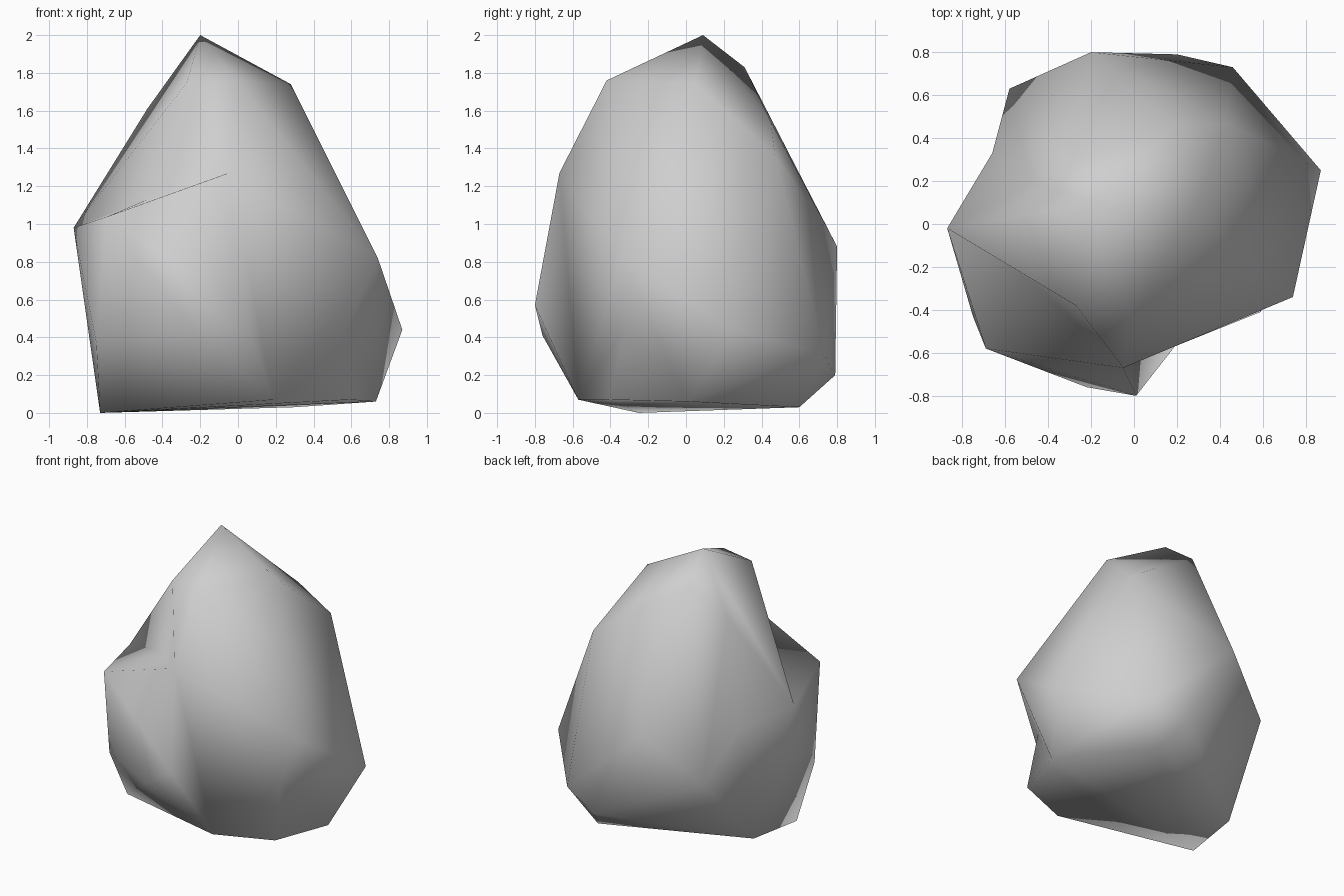
import bpy, bmesh

if "Cube" in bpy.data.objects:
    bpy.data.objects.remove(bpy.data.objects["Cube"])

# corner points of the boulder
APEX = (-0.20, 0.09, 2.00)
BROW = (-0.27, -0.38, 1.75)
LEDGE_A = (-0.69, -0.58, 1.04)
LEDGE_B = (-0.05, -0.67, 1.27)
SIDE = (-0.87, -0.02, 0.98)
BACK = (-0.58, 0.63, 0.56)
BELLY = (0.01, -0.80, 0.57)
SHOULDER = (0.74, -0.34, 0.82)
TOE_A = (0.19, -0.57, 0.07)
TOE_B = (0.59, -0.41, 0.07)
TOE_C = (0.73, 0.01, 0.06)
corners = [
    APEX, BROW, LEDGE_A, LEDGE_B, SIDE, BACK, BELLY, SHOULDER,
    TOE_A, TOE_B, TOE_C,
    # crown
    (-0.01, -0.42, 1.76), (0.28, 0.05, 1.74), (-0.25, 0.31, 1.83),
    (0.18, 0.45, 1.54), (0.43, 0.47, 1.37), (-0.48, 0.20, 1.61),
    # waist
    (0.87, 0.25, 0.44), (0.46, 0.73, 0.31), (-0.20, 0.80, 0.88),
    (-0.22, -0.76, 0.41), (-0.75, -0.43, 0.37),
    # foot
    (0.20, 0.79, 0.20), (0.30, 0.60, 0.03), (-0.73, -0.25, 0.00),
    (-0.68, 0.18, 0.02),
]

# faceted boulder body
bm = bmesh.new()
verts = {p: bm.verts.new(p) for p in corners}
bmesh.ops.convex_hull(bm, input=list(bm.verts))
bmesh.ops.recalc_face_normals(bm, faces=list(bm.faces))
bm.normal_update()


def cut_patch(points, count):
    """Remove the faces lying wholly between the given points, base excepted."""
    ring = [verts[p] for p in points]
    patch = [f for f in bm.faces
             if all(v in ring for v in f.verts) and f.normal.z > -0.8]
    if len(patch) != count:
        return False
    bmesh.ops.delete(bm, geom=patch, context='FACES_ONLY')
    loose = [e for e in bm.edges if not e.link_faces]
    bmesh.ops.delete(bm, geom=loose, context='EDGES')
    return True


def fan(ring, centre):
    """Close a ring of points with triangles meeting at a dented centre."""
    c = bm.verts.new(centre)
    for a, b in zip(ring, ring[1:] + ring[:1]):
        bm.faces.new((verts[a], verts[b], c))


# recessed notch above the front left ledge
notch = [LEDGE_A, LEDGE_B, BROW, SIDE]
if cut_patch(notch, 2):
    fan(notch, (-0.48, -0.26, 1.13))

# hollow flank on the front right, with a dip under the shoulder
if cut_patch([LEDGE_B, BELLY, TOE_A, TOE_B, TOE_C, SHOULDER], 4):
    bm.faces.new([verts[p] for p in (LEDGE_B, BELLY, TOE_A)])
    bm.faces.new([verts[p] for p in (LEDGE_B, TOE_A, SHOULDER)])
    fan([TOE_A, TOE_B, TOE_C, SHOULDER], (0.57, -0.32, 0.45))

# dent on the back left edge
edge = bm.edges.get((verts[SIDE], verts[BACK]))
if edge:
    key = {v: p for p, v in verts.items() if v.is_valid}
    a, b = [next(v for v in f.verts if v not in edge.verts)
            for f in edge.link_faces]
    dent = [SIDE, key[a], BACK, key[b]]
    if cut_patch(dent, 2):
        fan(dent, (-0.66, 0.33, 0.87))

bmesh.ops.delete(bm, geom=[v for v in bm.verts if not v.link_faces],
                 context='VERTS')
bmesh.ops.recalc_face_normals(bm, faces=list(bm.faces))
for f in bm.faces:
    f.smooth = True

mesh = bpy.data.meshes.new("boulder")
bm.to_mesh(mesh)
bm.free()

# plain grey stone
stone = bpy.data.materials.new("stone grey")
stone.diffuse_color = (0.62, 0.62, 0.62, 1)
stone.use_nodes = True
stone.node_tree.nodes["Principled BSDF"].inputs["Base Color"].default_value = stone.diffuse_color
mesh.materials.append(stone)
bpy.context.collection.objects.link(bpy.data.objects.new("boulder", mesh))
